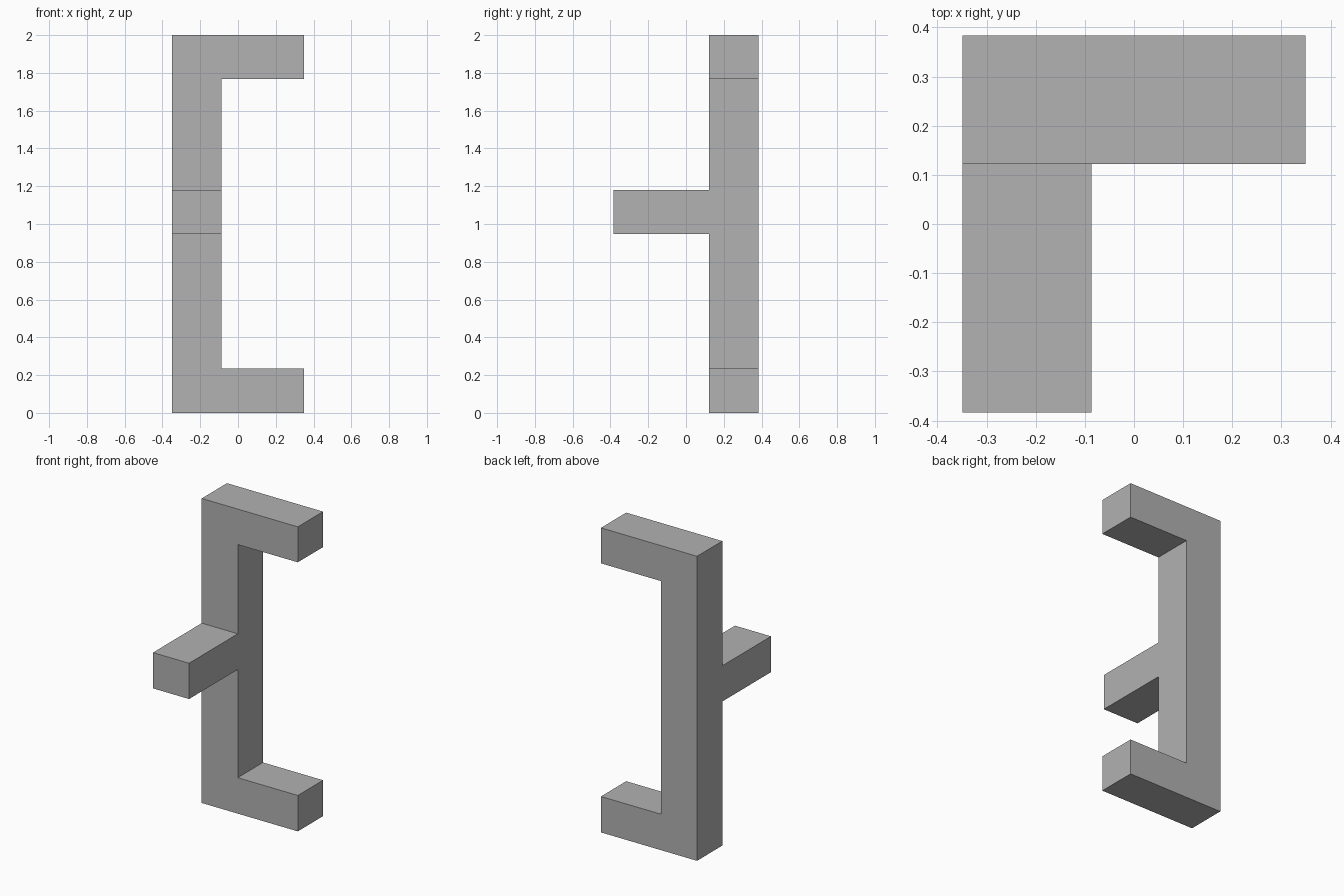
import bpy
import bmesh
from math import radians
from mathutils import Vector

cube = bpy.data.objects.get("Cube")
if cube:
    bpy.data.objects.remove(cube, do_unlink=True)

# Plain grey material
grey = bpy.data.materials.new("plain grey")
colour = (0.445, 0.445, 0.445, 1)
grey.use_nodes = True
grey.diffuse_color = colour
grey.node_tree.nodes["Principled BSDF"].inputs["Base Color"].default_value = colour

# Grid lines shared by the post, the two arms and the peg
xs = (-0.349, -0.087, 0.349)
zs = (0, 0.236, 0.946, 1.181, 1.767, 2)
front, back, peg_tip = 0.122, 0.384, -0.384
post_cells = [(0, row) for row in range(5)]
arm_cells = [(1, 0), (1, 4)]
peg_cell = (0, 2)

bm = bmesh.new()


def cell_face(column, row):
    corners = ((0, 0), (1, 0), (1, 1), (0, 1))
    return bm.faces.new([bm.verts.new((xs[column + i], front, zs[row + j]))
                         for i, j in corners])


def extrude(faces, distance):
    result = bmesh.ops.extrude_face_region(bm, geom=faces)["geom"]
    moved = [g for g in result if isinstance(g, bmesh.types.BMVert)]
    bmesh.ops.translate(bm, verts=moved, vec=Vector((0, distance, 0)))


# Bracket: front outline given depth, keeping its front faces
faces = {cell: cell_face(*cell) for cell in post_cells + arm_cells}
bmesh.ops.remove_doubles(bm, verts=bm.verts[:], dist=0.0001)
copy = bmesh.ops.duplicate(bm, geom=bm.verts[:] + bm.edges[:] + bm.faces[:])
back_verts = [g for g in copy["geom"] if isinstance(g, bmesh.types.BMVert)]
bmesh.ops.translate(bm, verts=back_verts, vec=Vector((0, back - front, 0)))
rim = [e for e in bm.edges if e.is_boundary]
bmesh.ops.bridge_loops(bm, edges=rim)

# Peg: pulled forward from the middle of the post
extrude([faces[peg_cell]], peg_tip - front)

# Merge flat areas into single clean faces
bmesh.ops.recalc_face_normals(bm, faces=bm.faces[:])
bmesh.ops.dissolve_limit(bm, angle_limit=radians(1),
                         verts=bm.verts[:], edges=bm.edges[:])

mesh = bpy.data.meshes.new("bracket_with_peg")
bm.to_mesh(mesh)
bm.free()
mesh.materials.append(grey)
bracket = bpy.data.objects.new("bracket_with_peg", mesh)
bpy.context.collection.objects.link(bracket)
